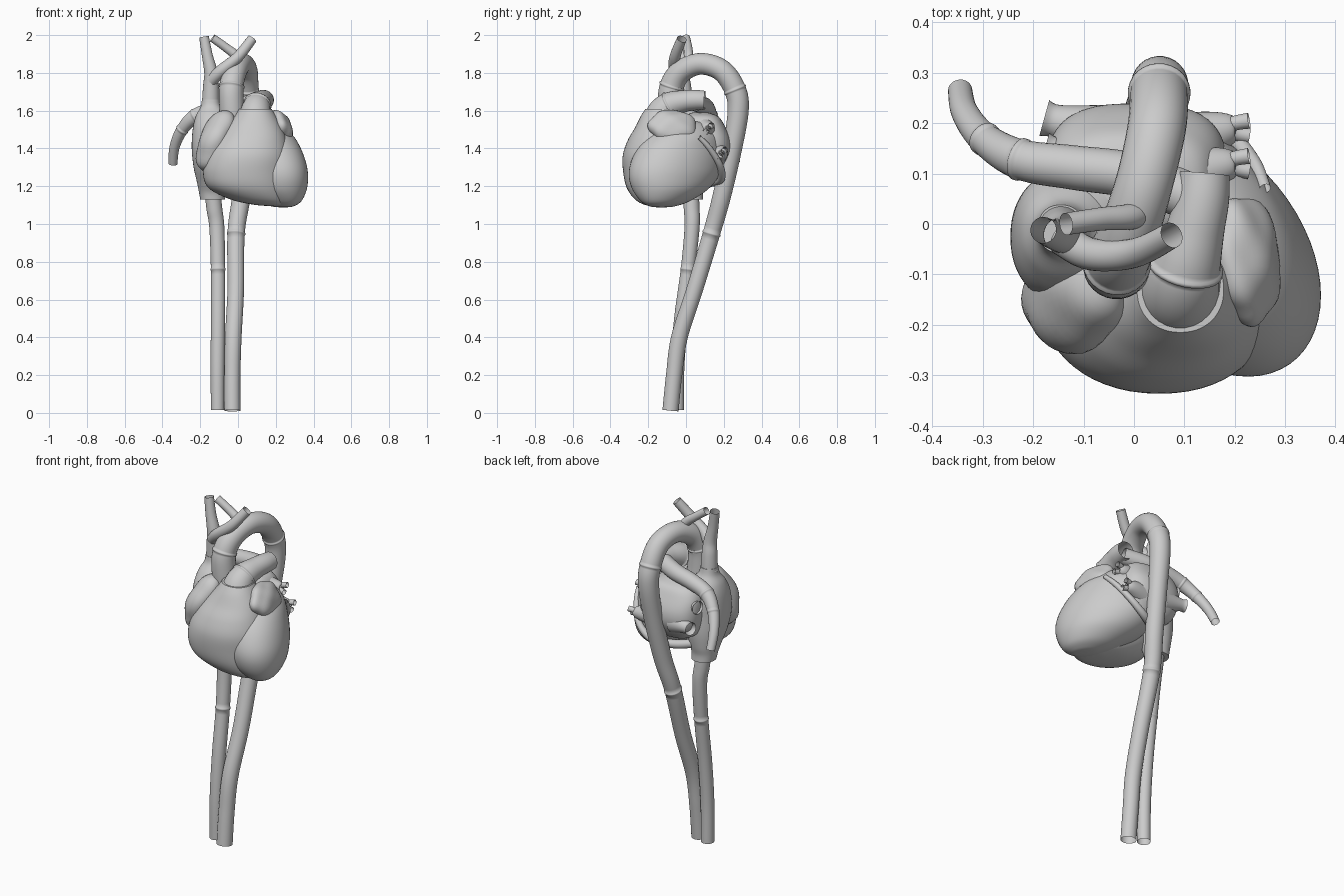
import bpy, bmesh, math
from mathutils import Vector, Matrix


def spline(rows, steps):
    """Smooth interpolation through rows of numbers."""
    out = []
    for i in range(len(rows) - 1):
        p0, p1, p2 = rows[max(i - 1, 0)], rows[i], rows[i + 1]
        p3 = rows[min(i + 2, len(rows) - 1)]
        for s in range(steps):
            t = s / steps
            out.append([0.5 * (2 * b + (c - a) * t + (2 * a - 5 * b + 4 * c - d) * t * t
                        + (3 * b - a - 3 * c + d) * t ** 3)
                        for a, b, c, d in zip(p0, p1, p2, p3)])
    return out + [list(rows[-1])]


def skin(name, rings, capped):
    """Bridge equal-sized rings of points into a smooth object."""
    bm = bmesh.new()
    loops = [[bm.verts.new(p) for p in ring] for ring in rings]
    n = len(loops[0])
    for a, b in zip(loops, loops[1:]):
        for i in range(n):
            j = (i + 1) % n
            bm.faces.new((a[i], a[j], b[j], b[i]))
    if capped:
        bm.faces.new(loops[0][::-1])
        bm.faces.new(loops[-1])
    bmesh.ops.recalc_face_normals(bm, faces=bm.faces)
    for f in bm.faces:
        f.smooth = len(f.verts) == 4
    me = bpy.data.meshes.new(name)
    bm.to_mesh(me)
    bm.free()
    ob = bpy.data.objects.new(name, me)
    bpy.context.collection.objects.link(ob)
    return ob


def tube(name, rows, seams=(), steps=8, sides=28):
    """Open vessel through (x, y, z, radius) rows, with a small lip at seam rows."""
    pts = spline(rows, steps)
    rings, up = [], Vector((1, 0.13, 0.07))
    for i, p in enumerate(pts):
        c = Vector(p[:3])
        d = (Vector(pts[min(i + 1, len(pts) - 1)][:3]) - Vector(pts[max(i - 1, 0)][:3])).normalized()
        u = (up - d * up.dot(d)).normalized()
        v, up = d.cross(u), u

        def ring(r, off=0.0):
            return [c + d * off + r * (math.cos(a) * u + math.sin(a) * v)
                    for a in (2 * math.pi * k / sides for k in range(sides))]
        if i % steps == 0 and i // steps in seams:
            rings += [ring(p[3], -.006), ring(p[3] * 1.07, -.004), ring(p[3] * 1.07, .004), ring(p[3], .006)]
        else:
            rings.append(ring(p[3]))
    return skin(name, rings, False)


def chamber(name, rows, power=2.0, turn=0.0, sides=56):
    """Closed body from horizontal (z, cx, cy, rx, ry) sections."""
    rings = []
    ct, st = math.cos(math.radians(turn)), math.sin(math.radians(turn))
    for z, cx, cy, rx, ry in spline(rows, 6):
        ring = []
        for k in range(sides):
            c, s = math.cos(2 * math.pi * k / sides), math.sin(2 * math.pi * k / sides)
            x = rx * math.copysign(abs(c) ** (2 / power), c)
            y = ry * math.copysign(abs(s) ** (2 / power), s)
            ring.append((cx + x * ct - y * st, cy + x * st + y * ct, z))
        rings.append(ring)
    return skin(name, rings, True)


def lobe(name, centre, radii, rot, ripple):
    """Slightly lumpy ellipsoid for the auricles."""
    bm = bmesh.new()
    bmesh.ops.create_uvsphere(bm, u_segments=40, v_segments=24, radius=1)
    for v in bm.verts:
        x, y, z = v.co
        v.co *= 1 + ripple * math.sin(5 * y + 2 * x) * math.cos(5 * z - x)
    m = Matrix.Translation(centre)
    for angle, axis in zip(rot, 'XYZ'):
        m = m @ Matrix.Rotation(math.radians(angle), 4, axis)
    bm.transform(m @ Matrix.Diagonal((*radii, 1)))
    for f in bm.faces:
        f.smooth = True
    me = bpy.data.meshes.new(name)
    bm.to_mesh(me)
    bm.free()
    bpy.context.collection.objects.link(bpy.data.objects.new(name, me))


# Ventricles
chamber("left_ventricle", [
    (1.088, .24, -.13, .02, .015), (1.094, .235, -.125, .075, .05), (1.12, .22, -.11, .14, .10),
    (1.18, .185, -.085, .215, .157), (1.25, .16, -.065, .26, .182), (1.32, .145, -.05, .268, .186),
    (1.40, .13, -.03, .25, .175), (1.47, .115, -.01, .21, .155), (1.53, .10, .0, .14, .11),
    (1.55, .10, .0, .05, .04)], turn=-55)
chamber("right_ventricle", [
    (1.095, .19, -.15, .02, .02), (1.102, .17, -.15, .085, .07), (1.13, .115, -.145, .155, .125),
    (1.19, .06, -.145, .215, .168), (1.27, .045, -.145, .23, .187), (1.36, .055, -.145, .222, .19),
    (1.44, .068, -.145, .192, .165), (1.51, .083, -.14, .152, .13), (1.57, .092, -.135, .11, .105),
    (1.61, .092, -.13, .086, .085)], power=2.15)

# Atria and their auricles
chamber("right_atrium", [
    (1.13, -.135, .025, .065, .065), (1.17, -.137, .02, .07, .07), (1.22, -.135, .01, .082, .09),
    (1.30, -.125, -.01, .11, .12), (1.40, -.12, -.025, .125, .135), (1.50, -.12, -.02, .12, .13),
    (1.57, -.132, -.015, .092, .095), (1.62, -.143, -.01, .055, .058), (1.66, -.145, -.01, .046, .048)],
    power=2.2)
lobe("right_auricle", (-.115, -.135, 1.44), (.088, .118, .175), (-8, 22, 0), .05)
chamber("left_atrium", [
    (1.265, .0, .09, .04, .03), (1.275, .0, .09, .10, .075), (1.31, .0, .095, .15, .105),
    (1.38, .005, .10, .175, .135), (1.45, .005, .10, .178, .135), (1.52, .0, .09, .165, .115),
    (1.57, .0, .08, .13, .09), (1.59, .0, .075, .06, .04)], power=2.8)
lobe("left_auricle", (.222, -.07, 1.515), (.058, .128, .095), (0, -28, 6), .06)

# Aorta: ascending part, arch and long descending part
tube("aorta", [
    (-.02, -.07, 1.45, .066), (-.033, -.083, 1.62, .066), (-.034, -.075, 1.73, .064),
    (-.012, -.022, 1.81, .06), (.02, .08, 1.848, .057), (.045, .19, 1.812, .058),
    (.05, .26, 1.71, .058), (.05, .276, 1.60, .056), (.04, .245, 1.40, .052),
    (.018, .19, 1.15, .049), (-.01, .135, .95, .046), (-.012, .045, .65, .044),
    (-.025, -.035, .40, .044), (-.03, -.063, .20, .043), (-.03, -.082, .012, .043)],
    seams=(2, 6, 10))
tube("arch_artery", [(.025, .03, 1.82, .03), (-.005, .015, 1.885, .026), (-.065, .01, 1.935, .023),
                     (-.135, .0, 1.985, .022)])

# Great veins
tube("superior_vein", [
    (-.145, -.01, 1.58, .047), (-.145, -.01, 1.64, .046), (-.143, -.015, 1.73, .042),
    (-.143, -.022, 1.80, .036), (-.162, -.02, 1.89, .029), (-.18, -.012, 1.99, .026)], seams=(1,))
tube("superior_vein_branch", [
    (-.14, -.03, 1.76, .034), (-.085, -.06, 1.815, .032), (0, -.058, 1.885, .029),
    (.075, -.022, 1.98, .026)])
tube("inferior_vein", [
    (-.135, .025, 1.17, .042), (-.125, .03, 1.08, .042), (-.112, .032, .98, .04),
    (-.106, .01, .76, .038), (-.106, -.025, .50, .038), (-.108, -.045, .25, .037),
    (-.108, -.047, .015, .036)], seams=(3,))

# Pulmonary trunk with left end, then the right branch passing under the arch
tube("pulmonary_trunk", [
    (.092, -.15, 1.50, .088), (.092, -.13, 1.58, .082), (.102, -.085, 1.628, .071),
    (.122, -.01, 1.65, .058), (.135, .05, 1.656, .054), (.14, .10, 1.655, .05)], seams=(2, ))
tube("right_pulmonary_artery", [
    (.12, .05, 1.645, .048), (0, .095, 1.625, .046), (-.12, .112, 1.605, .044),
    (-.225, .128, 1.57, .040), (-.295, .168, 1.50, .032), (-.335, .22, 1.41, .027),
    (-.345, .265, 1.32, .024)], seams=(3, 4))

# Pulmonary veins: flared stubs on one side, paired small tubes on the other
for y, z in ((.14, 1.48), (.205, 1.38)):
    tube("right_pulmonary_vein", [(-.06, y - .03, z, .065), (-.125, y - .01, z, .042),
                                  (-.16, y, z, .033), (-.178, y + .005, z, .037)])
for y, z in ((.12, 1.505), (.19, 1.375)):
    tube("left_pulmonary_vein", [(.10, y - .03, z, .065), (.155, y - .01, z, .045),
                                 (.195, y, z, .028), (.203, y, z, .012)])
    for s in (-1, 1):
        tube("left_vein_end", [(.175, y, z, .016), (.20, y + s * .01, z + s * .012, .015),
                               (.228, y + s * .015, z + s * .016, .016)], sides=16)

# Coronary sinus ridge in the groove between left ventricle and left atrium
tube("coronary_sinus", [(.26, .07, 1.46, .012), (.235, .125, 1.40, .015), (.18, .18, 1.31, .018),
                        (.09, .185, 1.24, .021), (-.02, .13, 1.22, .024), (-.10, .06, 1.22, .024)])
